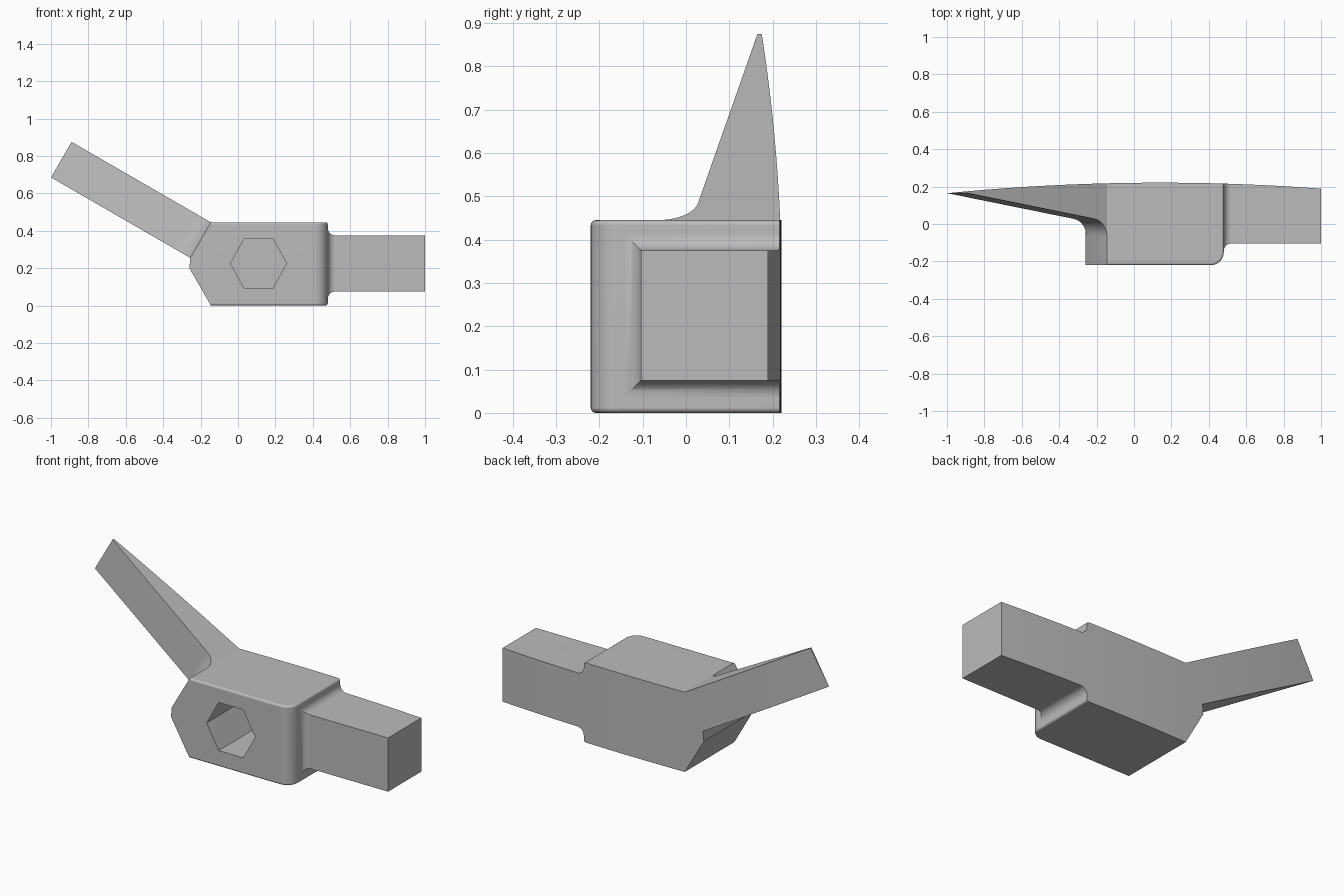
import bpy, bmesh, math
from mathutils import Vector

cube = bpy.data.objects.get("Cube")
if cube:
    bpy.data.objects.remove(cube)

steel = bpy.data.materials.new("grey steel")
steel.use_nodes = True
GREY = (0.5, 0.5, 0.5, 1)
steel.diffuse_color = GREY
steel.node_tree.nodes["Principled BSDF"].inputs["Base Color"].default_value = GREY

BACK = 0.4       # rough back, trimmed later by the curved cutter
TOP = 0.445      # head height
END = 0.48       # right end of the head block


def finish(bm, name):
    bmesh.ops.recalc_face_normals(bm, faces=bm.faces)
    mesh = bpy.data.meshes.new(name)
    bm.to_mesh(mesh)
    bm.free()
    mesh.materials.append(steel)
    obj = bpy.data.objects.new(name, mesh)
    bpy.context.collection.objects.link(obj)
    return obj


def loft(rings):
    """Closed solid through a list of matching point rings."""
    bm = bmesh.new()
    rows = [[bm.verts.new(p) for p in ring] for ring in rings]
    n = len(rows[0])
    for a, b in zip(rows, rows[1:]):
        for i in range(n):
            bm.faces.new((a[i], a[(i + 1) % n], b[(i + 1) % n], b[i]))
    bm.faces.new(rows[0])
    bm.faces.new(rows[-1])
    bmesh.ops.recalc_face_normals(bm, faces=bm.faces)
    return bm


def boolean(target, tool, operation):
    mod = target.modifiers.new(operation.lower(), 'BOOLEAN')
    mod.operation = operation
    mod.solver = 'EXACT'
    mod.object = tool
    bpy.context.view_layer.objects.active = target
    bpy.ops.object.modifier_apply(modifier=mod.name)
    bpy.data.objects.remove(tool)


# Head block: outline pushed back, then rounded edges
outline = [(-0.145, 0), (END, 0), (END, TOP), (-0.145, TOP), (-0.255, 0.255), (-0.26, 0.2)]
bm = loft([[(x, y, z) for x, z in outline] for y in (-0.22, BACK)])
corner = [e for e in bm.edges
          if all(v.co.x > END - 0.001 and v.co.y < 0 for v in e.verts)]
bmesh.ops.bevel(bm, geom=corner, offset=0.07, segments=10, profile=0.5, affect='EDGES')
bm.normal_update()
rims = []
for f in bm.faces:
    if abs(f.normal.z) > 0.99:
        for e in f.edges:
            mid = (e.verts[0].co + e.verts[1].co) / 2
            if mid.x > -0.14 and mid.y < BACK - 0.01:
                rims.append(e)
bmesh.ops.bevel(bm, geom=rims, offset=0.012, segments=4, profile=0.5, affect='EDGES')
head = finish(bm, "hammer_head")

# Square striking end, flaring into the block with a mitred fillet
R = 0.04
stations = [(1.0, 0)]
for i in range(9):
    a = math.radians(90 * i / 8)
    stations.append((END + R - R * math.sin(a), R * (1 - math.cos(a))))
stations.append((0.4, R))
rings = [[(x, -0.104 - o, 0.075 - o), (x, BACK, 0.075 - o),
          (x, BACK, 0.375 + o), (x, -0.104 - o, 0.375 + o)] for x, o in stations]
boolean(head, finish(loft(rings), "striking_end"), 'UNION')

# Wedge arm rising at 30 degrees, with a filleted root on its front
along = Vector((-math.cos(math.radians(30)), 0, 0.5))
LENGTH = 0.86
root_top, root_low = Vector((-0.145, 0, TOP)), Vector((-0.255, 0, 0.255))
front = [(-0.04, -0.065)]
for i in range(11):
    a = math.radians(80 * i / 10)
    front.append((0.094 * (1 - math.cos(a)), -0.065 + 0.094 * math.sin(a)))
front.append((LENGTH, 0.165))
profile = front + [(LENGTH, BACK), (-0.04, BACK)]
rings = [[root + along * s + Vector((0, y, 0)) for s, y in profile]
         for root in (root_low, root_top)]
boolean(head, finish(loft(rings), "wedge_arm"), 'UNION')

# Blind hexagonal handle socket in the front
hexagon = [(0.11 + 0.15 * math.cos(math.radians(60 * i)),
            0.225 + 0.155 * math.sin(math.radians(60 * i))) for i in range(6)]
rings = [[(x, y, z) for x, z in hexagon] for y in (-0.3, 0.14)]
boolean(head, finish(loft(rings), "socket_cutter"), 'DIFFERENCE')

# Long shallow curve trimming the whole back
arc = []
for i in range(33):
    x = -1.1 + 2.2 * i / 32
    arc.append((x, 0.221 - (x - 0.14) ** 2 / 23))
arc += [(1.1, 0.6), (-1.1, 0.6)]
rings = [[(x, y, z) for x, y in arc] for z in (-0.1, 1.0)]
boolean(head, finish(loft(rings), "back_cutter"), 'DIFFERENCE')

# Smooth the fillets, keep the hard edges
bpy.ops.object.select_all(action='DESELECT')
head.select_set(True)
bpy.context.view_layer.objects.active = head
bpy.ops.object.shade_smooth_by_angle(angle=math.radians(25))
weighted = head.modifiers.new("weighted normals", 'WEIGHTED_NORMAL')
weighted.keep_sharp = True
